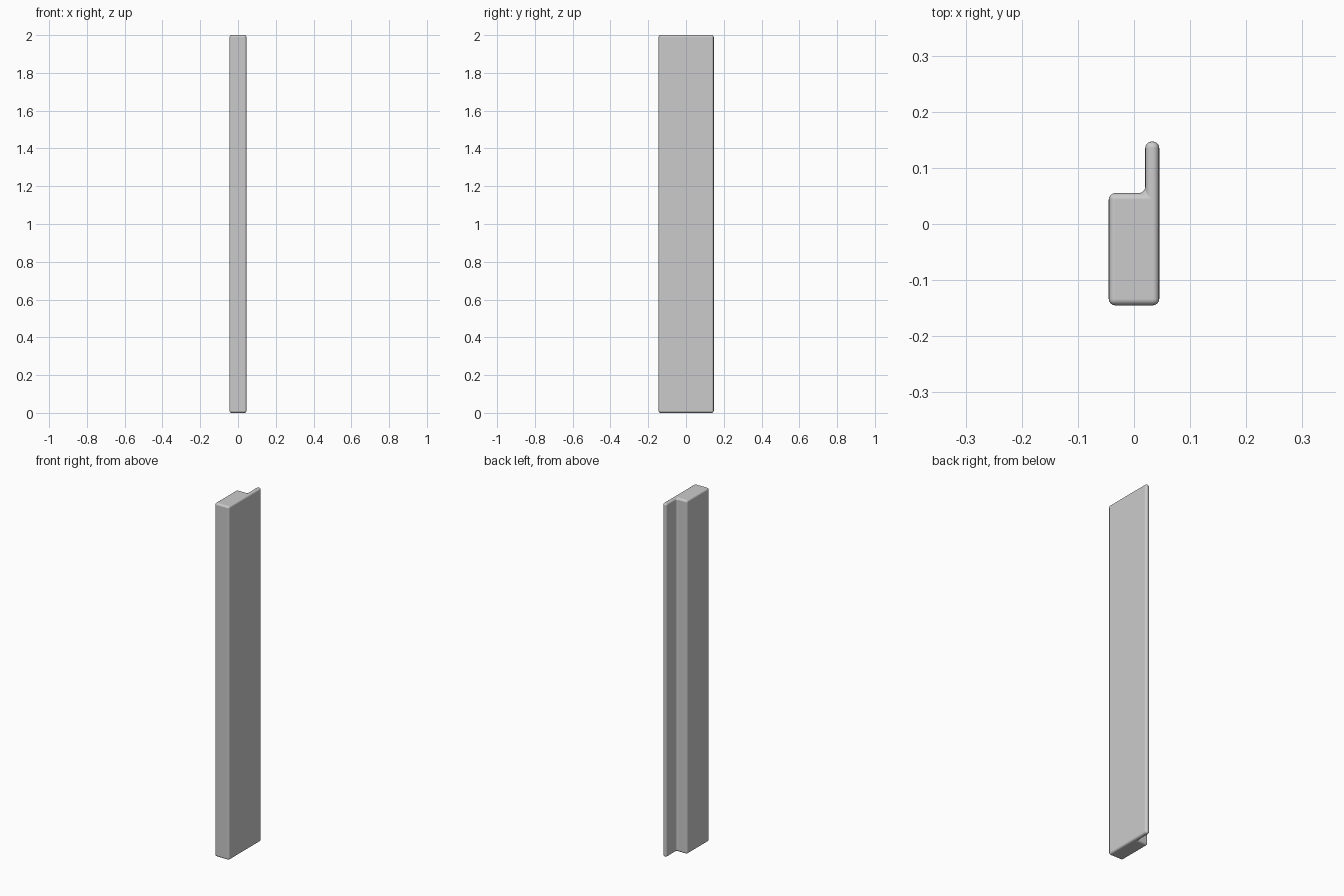
import bpy
import bmesh

cube = bpy.data.objects.get("Cube")
if cube:
    bpy.data.objects.remove(cube, do_unlink=True)

# Plain grey finish
grey = bpy.data.materials.new("plain_grey")
grey.use_nodes = True
color = (0.6, 0.6, 0.6, 1)
grey.diffuse_color = color
grey.node_tree.nodes["Principled BSDF"].inputs["Base Color"].default_value = color

# Post cross-section: a solid block with a thin flange at the back left
HEIGHT = 2.0
SIDE, FRONT, BACK = 0.045, -0.145, 0.147
FLANGE_X, STEP_Y = 0.02, 0.055
profile = [(-SIDE, FRONT), (SIDE, FRONT), (SIDE, BACK),
           (FLANGE_X, BACK), (FLANGE_X, STEP_Y), (-SIDE, STEP_Y)]

# Extrude the cross-section upward
bm = bmesh.new()
base = bm.faces.new([bm.verts.new((x, y, 0)) for x, y in profile])
top = bmesh.ops.extrude_face_region(bm, geom=[base])["geom"]
bmesh.ops.translate(bm, vec=(0, 0, HEIGHT),
                    verts=[v for v in top if isinstance(v, bmesh.types.BMVert)])
bmesh.ops.recalc_face_normals(bm, faces=bm.faces[:])
mesh = bpy.data.meshes.new("flanged_post")
bm.to_mesh(mesh)
bm.free()
mesh.materials.append(grey)

post = bpy.data.objects.new("flanged_post", mesh)
bpy.context.collection.objects.link(post)

# Rounded edges all round
bevel = post.modifiers.new("rounded_edges", "BEVEL")
bevel.width = 0.0115
bevel.segments = 4
bevel.limit_method = "ANGLE"

bpy.ops.object.select_all(action="DESELECT")
post.select_set(True)
bpy.context.view_layer.objects.active = post
bpy.ops.object.shade_smooth_by_angle()
# Keep smooth shading across the rounded edges
for poly in mesh.polygons:
    poly.use_smooth = True
sharp = mesh.attributes.get("sharp_edge")
if sharp:
    mesh.attributes.remove(sharp)
bevel.harden_normals = True
